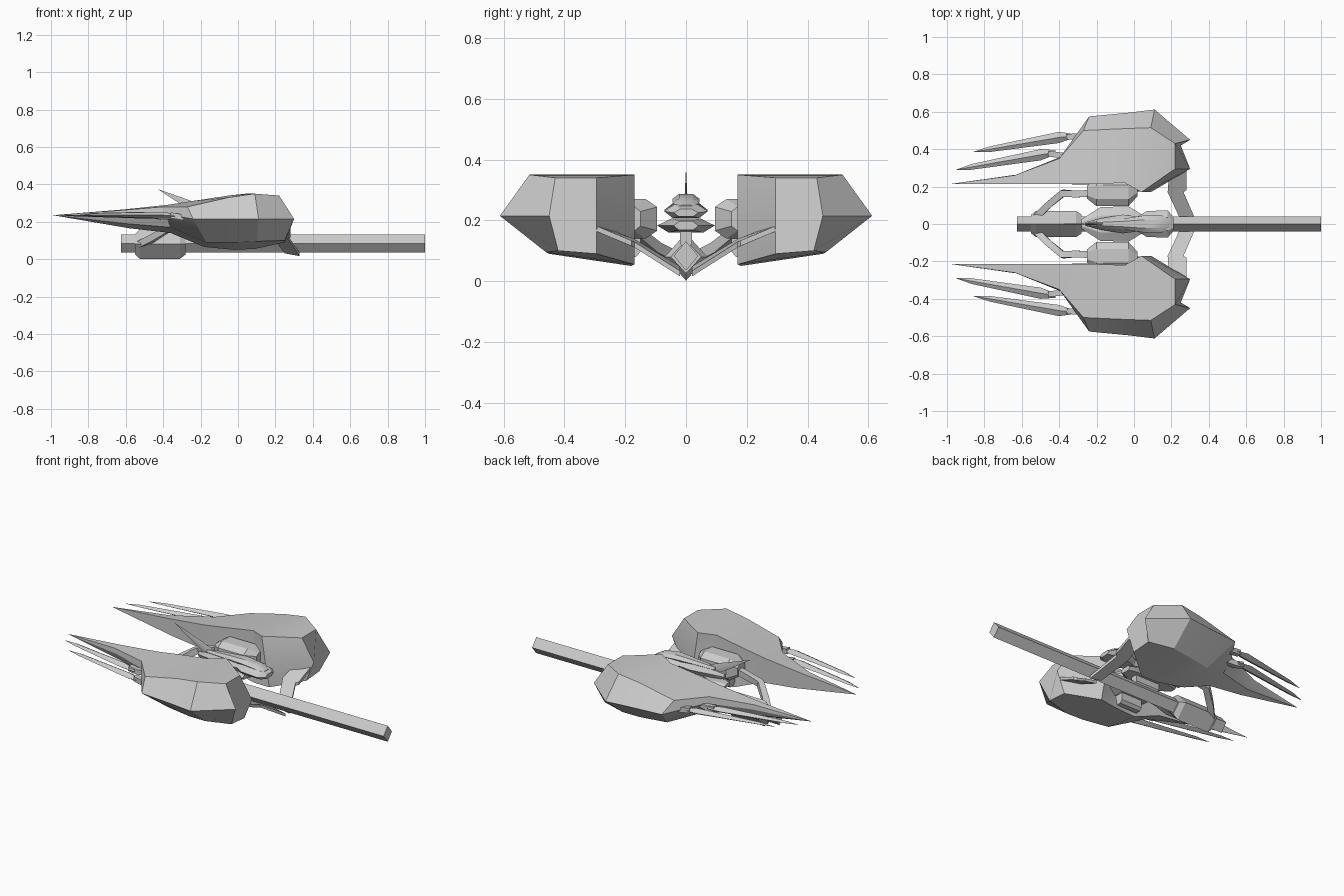
import bpy, bmesh
from math import radians
from mathutils import Vector

cube = bpy.data.objects.get("Cube")
if cube:
    bpy.data.objects.remove(cube, do_unlink=True)

grey = bpy.data.materials.new("hull grey")
grey.use_nodes = True
GREY = (0.6, 0.6, 0.6, 1)
grey.diffuse_color = GREY
grey.node_tree.nodes["Principled BSDF"].inputs["Base Color"].default_value = GREY
parts = []


def finish(name, bm):
    """Clean a bmesh and turn it into a named object."""
    bmesh.ops.remove_doubles(bm, verts=bm.verts, dist=0.0005)
    bmesh.ops.recalc_face_normals(bm, faces=bm.faces)
    mesh = bpy.data.meshes.new(name)
    bm.to_mesh(mesh)
    bm.free()
    mesh.materials.append(grey)
    obj = bpy.data.objects.new(name, mesh)
    bpy.context.scene.collection.objects.link(obj)
    parts.append(obj)
    return obj


def loft(name, rings, side=1):
    """Skin a row of rings given in hundredths; side -1 mirrors it in y."""
    bm = bmesh.new()
    rows = [[bm.verts.new((x / 100, side * y / 100, z / 100)) for x, y, z in ring]
            for ring in rings]
    count = len(rows[0])
    for a, b in zip(rows, rows[1:]):
        for i in range(count):
            j = (i + 1) % count
            bm.faces.new((a[i], a[j], b[j], b[i]))
    bm.faces.new(rows[0])
    bm.faces.new(rows[-1])
    return finish(name, bm)


DIAMOND = [(0, 1), (1, 0), (0, -1), (-1, 0)]
HEXAGON = [(0.5, 1), (1, 0), (0.6, -1), (-0.6, -1), (-1, 0), (-0.5, 1)]
OCTAGON = [(0.5, 1), (1, 0.6), (1, -0.6), (0.5, -1),
           (-0.5, -1), (-1, -0.6), (-1, 0.6), (-0.5, 1)]


def spindle(name, profile, stations, side=1):
    """Loft a profile along x; each station is x, centre y, z, half width, half height."""
    rings = [[(x, y + u * w, z + v * h) for u, v in profile]
             for x, y, z, w, h in stations]
    return loft(name, rings, side)


def slab(name, outline, thickness, side=1):
    """Thin plate between an outline and its copy shifted along z."""
    rings = [[(x, y, z + d) for x, y, z in outline] for d in (-thickness, thickness)]
    return loft(name, rings, side)


def bar(name, points, radius, side=1):
    """Square-section strut through points."""
    rings = []
    for i, p in enumerate(points):
        a = Vector(points[max(i - 1, 0)])
        b = Vector(points[min(i + 1, len(points) - 1)])
        across = (b - a).cross(Vector((0, 0, 1))).normalized()
        up = across.cross(b - a).normalized()
        rings.append([Vector(p) + (across * u + up * v) * radius
                      for u, v in ((1, 1), (1, -1), (-1, -1), (-1, 1))])
    return loft(name, rings, side)


# Rings: inner top, outer top, outer middle, outer bottom, inner bottom, inner middle
HULL = [
    [(-99, 21.3, 23.5)] * 6,
    [(-62, 21.3, 26.5), (-64, 26, 26), (-62, 26.5, 23), (-60, 25, 19),
     (-58, 21.3, 16.5), (-62, 21.3, 22)],
    [(-38, 21.3, 29), (-40, 35, 28), (-39, 36, 24), (-36, 33, 17),
     (-36, 21.3, 14), (-38, 21.3, 22)],
    [(-25, 21.3, 31), (-27, 50, 28), (-24, 57.5, 21.5), (-17, 42, 9),
     (-18, 21, 6.5), (-25, 21.3, 21)],
    [(-5, 22, 34), (-5, 51, 33), (-3, 59.5, 21.5), (-1, 45, 9),
     (-2, 18, 5), (-5, 22, 20)],
    [(4, 17, 35), (9, 51.5, 35), (11, 61.2, 21.5), (10, 46, 9.5),
     (9, 17, 5.5), (6, 17, 21.5)],
    [(22, 29.5, 34), (22, 43, 34), (30, 45, 21.5), (25, 42, 10),
     (25, 29.5, 9), (30, 29.5, 21.5)],
]

for side, label in ((1, "left"), (-1, "right")):
    hull = loft(label + "_hull", HULL, side)

    # Trailing claws and the knuckles that join them to the hull
    spindle(label + "_outer_claw", DIAMOND,
            [(-86, 38.5, 23.5, 0.1, 0.1), (-77, 40, 23.7, 1.5, 0.8),
             (-40, 46.3, 23.5, 3, 1.8), (-33, 47, 23, 1.2, 1)], side)
    spindle(label + "_inner_claw", DIAMOND,
            [(-95, 29, 23.5, 0.1, 0.1), (-87, 30.5, 23.7, 1.5, 0.8),
             (-50, 37, 23.5, 3, 1.8), (-42, 38.3, 23, 1.2, 1)], side)
    bar(label + "_outer_knuckle", [(-36, 46.5, 23.5), (-30, 47, 22.5), (-23, 48, 23)], 1.5, side)
    bar(label + "_inner_knuckle", [(-46, 37.5, 23.5), (-41, 37, 22.5), (-34, 36, 23)], 1.5, side)

    # Engine pod between hull and cockpit, with its lower mount
    spindle(label + "_engine_pod", OCTAGON,
            [(-25, 17, 20.5, 3.5, 3.5), (-20, 17, 20.5, 7.5, 6.5),
             (-3, 17, 20.5, 7.5, 6.5), (2, 19, 20.5, 4, 4)], side)
    spindle(label + "_engine_mount", OCTAGON,
            [(-18, 18, 12, 3, 4), (-4, 18, 12, 3, 4)], side)

    # Struts to the gun
    bar(label + "_rear_strut",
        [(-52, 4, 8), (-46, 10, 11), (-38, 16.5, 16), (-31, 16, 18), (-22, 16.5, 20)],
        1.8, side)
    slab(label + "_front_strut",
         [(19, 30, 18), (28, 30, 17.5), (28, 18, 12.5), (26.5, 17, 12),
          (33, 2, 2.5), (25, 2, 4), (18, 17, 13)], 0.9, side)

# Long gun and its housing
spindle("gun_beam", DIAMOND, [(-62.5, 0, 8.3, 4, 4.8), (100, 0, 8.3, 4, 4.8)])
spindle("gun_housing", DIAMOND,
        [(-55, 0, 8, 5, 5.5), (-52.5, 0, 8, 7, 7.8),
         (-31, 0, 8, 7, 7.8), (-28, 0, 8, 5, 5.5)])

# Central wing body, pylon, cockpit and tail fin
spindle("centre_body", HEXAGON,
        [(-28, 0, 18.5, 2.5, 1), (-18, 0, 18.3, 9, 2.3),
         (-3, 0, 18.3, 9.5, 2.3), (6, 0, 18.3, 4, 1.5)])
spindle("pylon", OCTAGON, [(-16, 0, 14.5, 2, 3.5), (0, 0, 14.5, 2, 3.5)])
spindle("cockpit", HEXAGON,
        [(-26, 0, 23, 1, 1.5), (-18, 0, 23.5, 3, 2.5), (-6, 0, 23.5, 5, 2.8),
         (2, 0, 23.5, 4, 2.8), (7, 0, 23.5, 7, 2.8), (18, 0, 23, 7.2, 2.3),
         (21, 0, 22.5, 4, 1.2)])
spindle("canopy", HEXAGON,
        [(-20, 0, 26, 1.5, 1.2), (-5, 0, 26.5, 3, 1.6), (5, 0, 27, 4.5, 1.7),
         (15, 0, 26, 4.5, 1.2), (19, 0, 24.5, 3, 0.5)])
loft("tail_fin", [[(-43, 0, 37.5)] * 4,
                  [(-26, 0, 31.5), (-26, 0.4, 29), (-30, 0, 29), (-26, -0.4, 29)],
                  [(-14, 0, 27), (-15, 0.6, 25), (-22, 0, 24), (-15, -0.6, 25)]])

# Crisp edges with soft shading on shallow folds
bpy.ops.object.select_all(action="DESELECT")
for obj in parts:
    obj.select_set(True)
bpy.context.view_layer.objects.active = parts[0]
bpy.ops.object.shade_smooth_by_angle(angle=radians(25))
